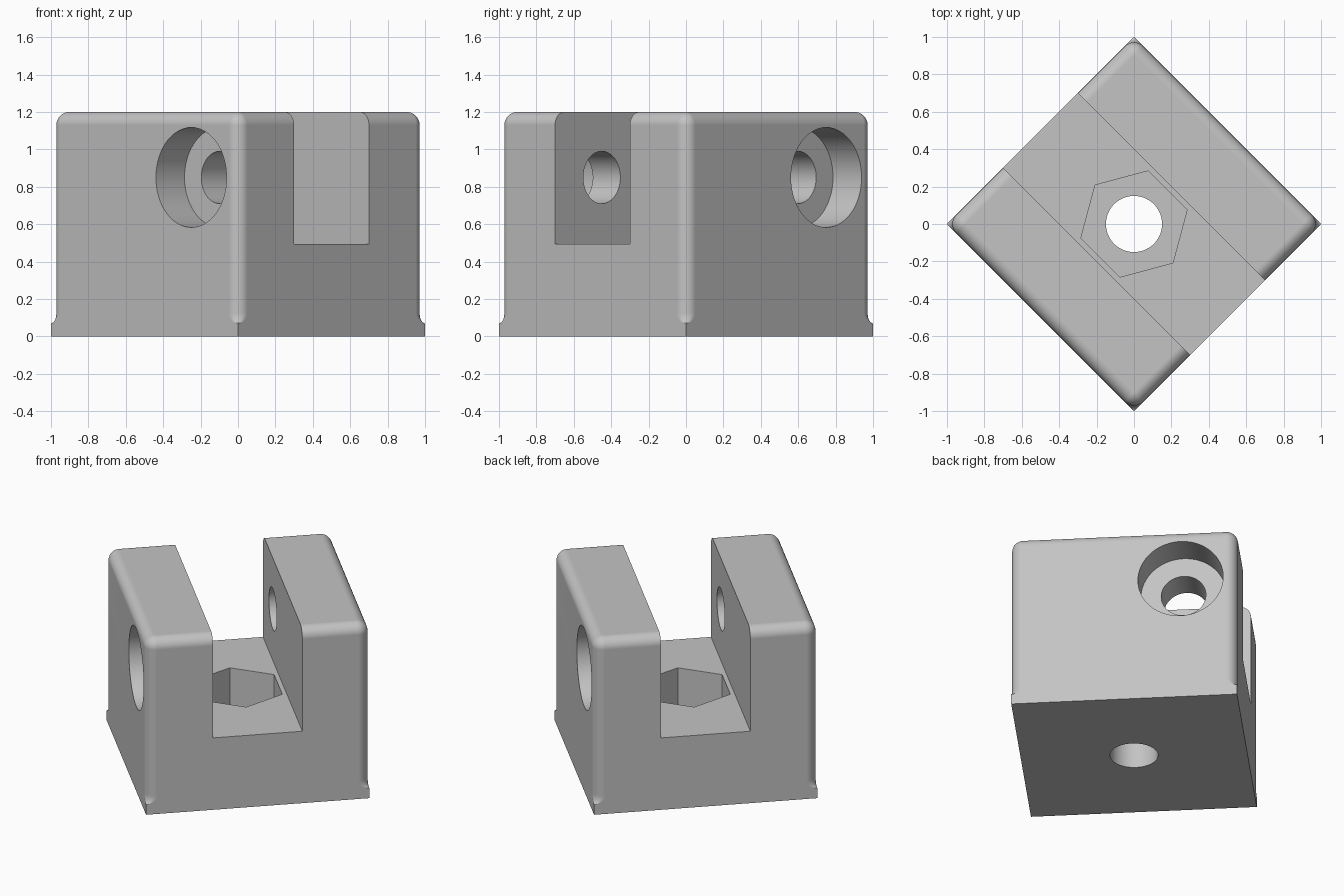
import bpy, bmesh
from math import sin, cos, pi, radians
from mathutils import Matrix, Vector

if "Cube" in bpy.data.objects:
    bpy.data.objects.remove(bpy.data.objects["Cube"], do_unlink=True)

HALF = 0.7071      # half the block's side
TOP = 1.2
ROUND = 0.07       # edge radius
SLOT_HALF = 0.283
SLOT_FLOOR = 0.495
STEPS = 8


def make_object(name, bm):
    bmesh.ops.remove_doubles(bm, verts=bm.verts, dist=1e-5)
    bmesh.ops.recalc_face_normals(bm, faces=bm.faces)
    mesh = bpy.data.meshes.new(name)
    bm.to_mesh(mesh)
    bm.free()
    obj = bpy.data.objects.new(name, mesh)
    bpy.context.collection.objects.link(obj)
    return obj


def rounded_square(bm, z, inset, radius):
    """Ring of vertices: a square whose corners have the given radius."""
    ring = []
    centre = HALF - inset - radius
    for k in range(4):
        sx, sy = [(1, 1), (-1, 1), (-1, -1), (1, -1)][k]
        for i in range(STEPS + 1):
            a = (k + i / STEPS) * pi / 2
            ring.append(bm.verts.new((sx * centre + radius * cos(a),
                                      sy * centre + radius * sin(a), z)))
    return ring


def prism(name, sides, radius, start, end, matrix, turn=0.0):
    """Solid prism along its own z axis, placed by the matrix."""
    bm = bmesh.new()
    base = [bm.verts.new((radius * cos(turn + 2 * pi * i / sides),
                          radius * sin(turn + 2 * pi * i / sides), start))
            for i in range(sides)]
    face = bm.faces.new(base)
    grown = bmesh.ops.extrude_face_region(bm, geom=[face], use_keep_orig=True)
    moved = [g for g in grown["geom"] if isinstance(g, bmesh.types.BMVert)]
    bmesh.ops.translate(bm, verts=moved, vec=(0, 0, end - start))
    bm.transform(matrix)
    return make_object(name, bm)


# Block: sharp foot, corner run-out, rounded uprights and rounded top
quarter = [i / STEPS * pi / 2 for i in range(STEPS + 1)]
sections = [(0, 0, 0)]
sections += [(0.125 - 0.055 * cos(t), 0, ROUND * sin(t)) for t in quarter]
sections += [(TOP - ROUND + ROUND * sin(t), ROUND * (1 - cos(t)), ROUND * cos(t))
             for t in quarter]
bm = bmesh.new()
rings = [rounded_square(bm, *s) for s in sections]
for low, high in zip(rings, rings[1:]):
    n = len(low)
    for i in range(n):
        j = (i + 1) % n
        bm.faces.new((low[i], low[j], high[j], high[i]))
bm.faces.new(rings[0][::-1])
bm.faces.new(rings[-1])
block = make_object("clamp_block", bm)

# Cutters: open slot, nut pocket and floor hole
cutters = []
bm = bmesh.new()
bmesh.ops.create_cube(bm, size=1)
bmesh.ops.scale(bm, vec=(2 * SLOT_HALF, 3, 1), verts=bm.verts)
bmesh.ops.translate(bm, vec=(0, 0, SLOT_FLOOR + 0.5), verts=bm.verts)
cutters.append(make_object("slot_cutter", bm))
upright = Matrix.Identity(4)
cutters.append(prism("nut_pocket_cutter", 6, 0.294, 0.212, 0.7, upright, radians(30)))
cutters.append(prism("floor_hole_cutter", 64, 0.15, -0.2, 0.4, upright))

# Counterbored screw hole through each wall, repeated by a half turn
for side, angle in (("front", pi), ("back", 0)):
    place = (Matrix.Rotation(angle, 4, "Z")
             @ Matrix.Translation(Vector((0, HALF / 2, 0.85)))
             @ Matrix.Rotation(pi / 2, 4, "Y"))
    cutters.append(prism(side + "_counterbore_cutter", 64, 0.267, 0.491, 1, place))
    cutters.append(prism(side + "_screw_hole_cutter", 64, 0.14, 0.1, 0.8, place))

bpy.ops.object.select_all(action="DESELECT")
bpy.context.view_layer.objects.active = block
block.select_set(True)
for cutter in cutters:
    cutter.hide_render = True
    cut = block.modifiers.new(cutter.name, "BOOLEAN")
    cut.operation = "DIFFERENCE"
    cut.solver = "EXACT"
    cut.object = cutter
    bpy.ops.object.modifier_apply(modifier=cut.name)
    bpy.data.objects.remove(cutter, do_unlink=True)

# Turn the block corner-on
block.data.transform(Matrix.Rotation(pi / 4, 4, "Z"))

# Colour and shading
grey = bpy.data.materials.new("plain_grey")
grey.use_nodes = True
colour = (0.55, 0.55, 0.55, 1)
grey.diffuse_color = colour
grey.node_tree.nodes["Principled BSDF"].inputs["Base Color"].default_value = colour
block.data.materials.clear()
block.data.materials.append(grey)
bpy.ops.object.shade_smooth_by_angle(angle=radians(30))
weighted = block.modifiers.new("even_shading", "WEIGHTED_NORMAL")
weighted.keep_sharp = True
